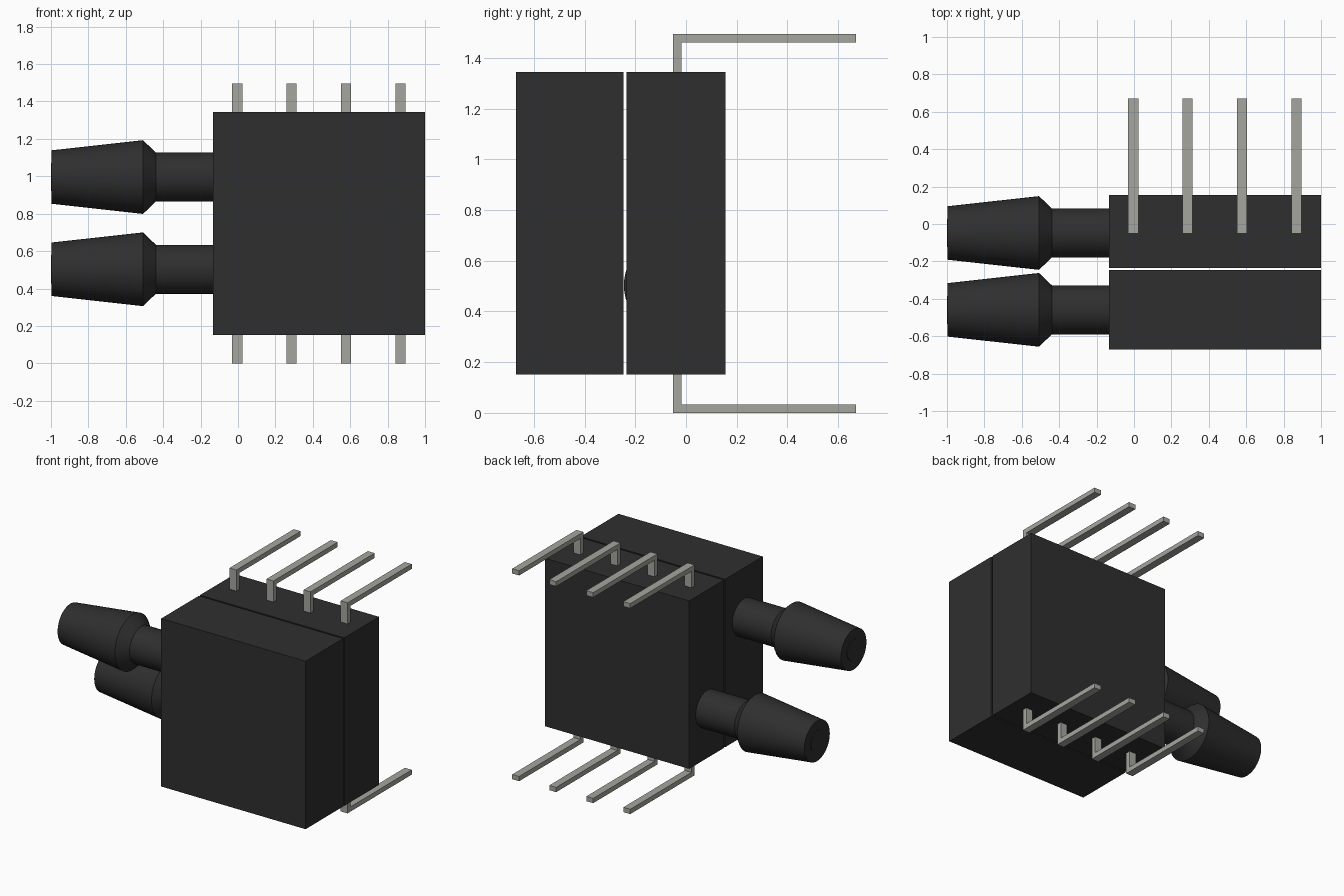
import bpy, bmesh, math
from mathutils import Matrix

if "Cube" in bpy.data.objects:
    bpy.data.objects.remove(bpy.data.objects["Cube"])


def material(name, rgb):
    m = bpy.data.materials.new(name)
    m.use_nodes = True
    m.diffuse_color = (*rgb, 1)
    bsdf = m.node_tree.nodes["Principled BSDF"]
    bsdf.inputs["Base Color"].default_value = (*rgb, 1)
    bsdf.inputs["Roughness"].default_value = 0.6
    return m


BLACK = material("black plastic", (0.028, 0.028, 0.028))
METAL = material("grey metal", (0.38, 0.38, 0.35))


def make_object(name, bm, mat):
    bmesh.ops.recalc_face_normals(bm, faces=bm.faces)
    mesh = bpy.data.meshes.new(name)
    bm.to_mesh(mesh)
    bm.free()
    mesh.materials.append(mat)
    ob = bpy.data.objects.new(name, mesh)
    bpy.context.collection.objects.link(ob)
    return ob


def box(name, lo, hi, mat):
    bm = bmesh.new()
    bmesh.ops.create_cube(bm, size=1)
    for v in bm.verts:
        v.co = [(a + b) / 2 + c * (b - a) for a, b, c in zip(lo, hi, v.co)]
    return make_object(name, bm, mat)


def barb(name, y, z):
    # Profile of (x, radius), spun about the x axis
    profile = [(-1.0, 0), (-1.0, 0.075), (-0.996, 0.075), (-0.996, 0.143),
               (-0.508, 0.197), (-0.439, 0.131), (-0.13, 0.131), (-0.13, 0)]
    bm = bmesh.new()
    verts = [bm.verts.new((x, 0, r)) for x, r in profile]
    edges = [bm.edges.new(pair) for pair in zip(verts, verts[1:])]
    bmesh.ops.spin(bm, geom=verts + edges, cent=(0, 0, 0), axis=(1, 0, 0),
                   angle=math.tau, steps=48)
    bmesh.ops.remove_doubles(bm, verts=bm.verts, dist=1e-4)
    bm.transform(Matrix.Translation((0, y, z)))
    ob = make_object(name, bm, BLACK)
    bpy.ops.object.select_all(action='DESELECT')
    ob.select_set(True)
    bpy.context.view_layer.objects.active = ob
    bpy.ops.object.shade_smooth_by_angle(angle=math.radians(25))


def pin(name, x, flip):
    # L-shaped outline in y and z, extruded across x
    outline = [(-0.051, 1.34), (-0.051, 1.495), (0.67, 1.495),
               (0.67, 1.461), (-0.017, 1.461), (-0.017, 1.34)]
    bm = bmesh.new()
    face = bm.faces.new([bm.verts.new((x - 0.027, y, 1.495 - z if flip else z))
                         for y, z in outline])
    ext = bmesh.ops.extrude_face_region(bm, geom=[face])
    moved = [g for g in ext["geom"] if isinstance(g, bmesh.types.BMVert)]
    bmesh.ops.translate(bm, verts=moved, vec=(0.054, 0, 0))
    make_object(name, bm, METAL)


# Two housing halves separated by a thin gap
box("front_housing", (-0.134, -0.67, 0.152), (1, -0.247, 1.345), BLACK)
box("back_housing", (-0.134, -0.235, 0.152), (1, 0.155, 1.345), BLACK)

# Hose barbs, one on each housing half
barb("upper_hose_barb", -0.459, 0.996)
barb("lower_hose_barb", -0.048, 0.503)

# Bent pins along the top and bottom
for i in range(4):
    x = -0.004 + 0.291 * i
    pin(f"top_pin_{i + 1}", x, False)
    pin(f"bottom_pin_{i + 1}", x, True)
